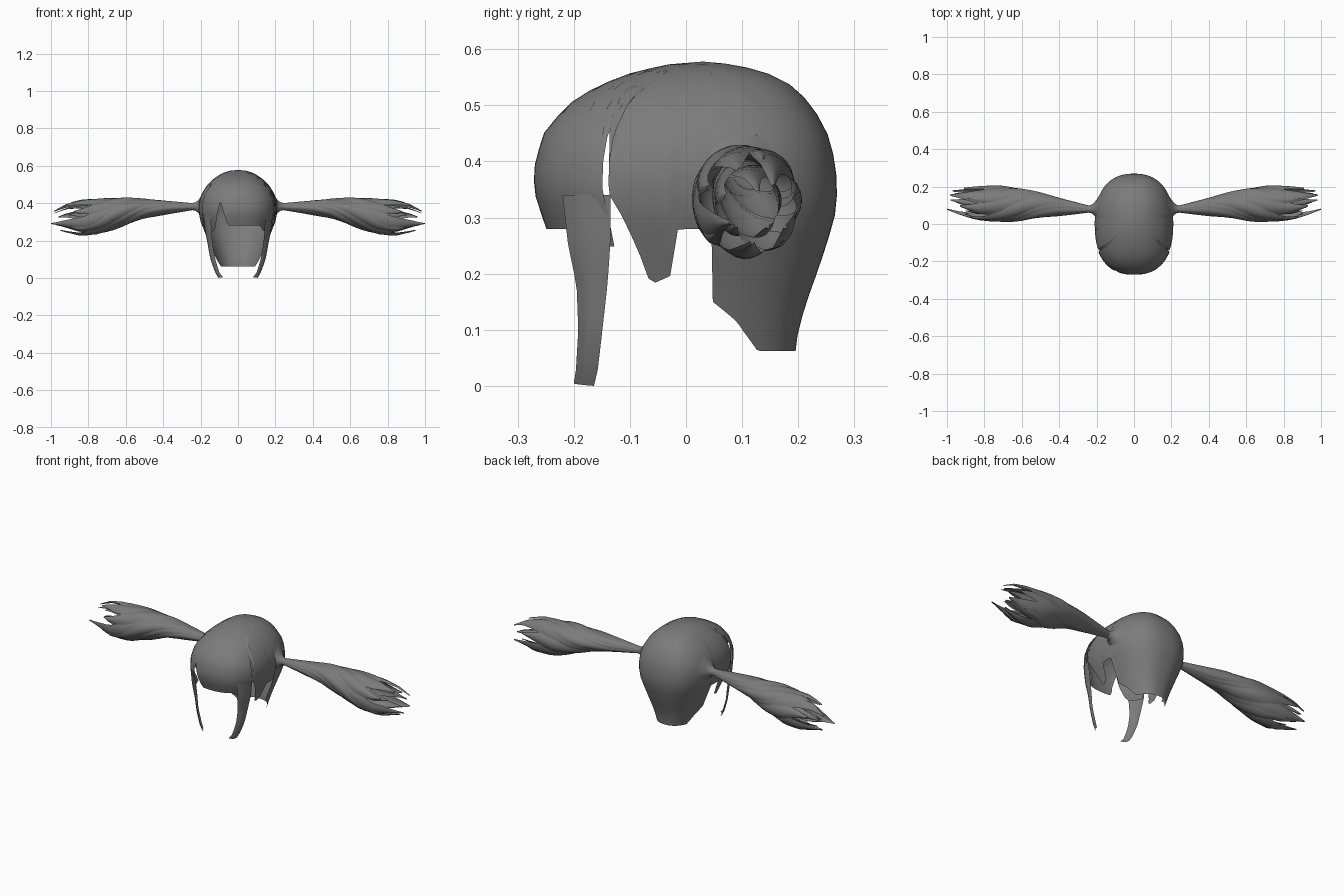
import bpy, bmesh, math
from math import sin, cos, pi, radians

if "Cube" in bpy.data.objects:
    bpy.data.objects.remove(bpy.data.objects["Cube"])

grey = bpy.data.materials.new("hair grey")
grey.diffuse_color = (0.2, 0.2, 0.2, 1)
grey.use_nodes = True
grey.node_tree.nodes["Principled BSDF"].inputs["Base Color"].default_value = grey.diffuse_color


def lerp_table(table, t):
    """Linear lookup: first column is the key, the rest are the values."""
    if t <= table[0][0]:
        return table[0][1:]
    for a, b in zip(table, table[1:]):
        if t <= b[0]:
            k = (t - a[0]) / (b[0] - a[0])
            return tuple(p + (q - p) * k for p, q in zip(a[1:], b[1:]))
    return table[-1][1:]


def build(name, grids, mirror=False):
    """Make one object from grids of points (columns of rows)."""
    bm = bmesh.new()
    for grid in grids:
        vs = [[bm.verts.new(p) for p in col] for col in grid]
        for a, b in zip(vs, vs[1:]):
            for j in range(len(a) - 1):
                bm.faces.new((a[j], a[j + 1], b[j + 1], b[j]))
        # weld each grid on its own so that overlapping strands stay separate
        bmesh.ops.remove_doubles(bm, verts=[v for c in vs for v in c], dist=1e-5)
    me = bpy.data.meshes.new(name)
    bm.to_mesh(me)
    bm.free()
    me.materials.append(grey)
    ob = bpy.data.objects.new(name, me)
    bpy.context.collection.objects.link(ob)
    bpy.ops.object.select_all(action='DESELECT')
    ob.select_set(True)
    bpy.context.view_layer.objects.active = ob
    bpy.ops.object.shade_smooth_by_angle(angle=radians(50))
    if mirror:
        ob.modifiers.new("mirror", 'MIRROR').use_mirror_merge = False
    return ob


# Head form: height, half width, front y, back y
HEAD = [(.578, 0, .03, .03), (.573, .045, -.03, .085), (.56, .085, -.09, .14),
        (.535, .125, -.155, .19), (.5, .163, -.21, .225), (.45, .195, -.25, .252),
        (.4, .21, -.265, .266), (.35, .21, -.268, .27), (.3, .2, -.252, .265),
        (.25, .18, -.235, .25), (.2, .16, -.22, .233), (.15, .142, -.21, .215),
        (.1, .125, -.2, .2), (.06, .11, -.19, .195)]
BY_ROW = [(i, *r) for i, r in enumerate(HEAD)]
ROW_OF = [(-r[0], i) for i, r in enumerate(HEAD)]


def head_sheet(angles, top, bottom, scale=1.0, rows=18):
    """Sheet on the head form between a top and a bottom edge."""
    grid = []
    for a in angles:
        c, s = [math.copysign(abs(v) ** (2 / 2.4), v) for v in (cos(a), sin(a))]
        s0 = lerp_table(ROW_OF, -top(c, s))[0]
        s1 = lerp_table(ROW_OF, -bottom(c, s))[0]
        col = []
        for j in range(rows + 1):
            z, hx, yf, yb = lerp_table(BY_ROW, s0 + (s1 - s0) * j / rows)
            col.append((hx * c * scale,
                        (yf + yb) / 2 + (yb - yf) / 2 * s * scale, z))
        grid.append(col)
    return grid


# Cap: parting edge at the front, side panels, long nape at the back
PARTING = [(-1, .568), (-.85, .56), (-.68, .535), (-.62, .5), (-.55, .45), (-.52, .34)]
CAP_EDGE = PARTING + [(-.5, .33), (-.31, .18), (-.11, .2), (-.085, .28), (.16, .28),
                      (.18, .155), (.45, .113), (.65, .062), (1, .062)]
build("cap", [head_sheet([2 * pi * i / 120 for i in range(121)],
                         lambda c, s: .578,
                         lambda c, s: lerp_table(CAP_EDGE, s)[0])])

# Fringe: lies just over the cap, with one pointed notch
FRINGE_EDGE = [(-1, .247), (-.7, .25), (-.6, .28), (-.44, .41), (-.28, .28),
               (.6, .28), (.75, .25), (1, .247)]
a0 = math.asin(.55 ** 1.2)
build("fringe", [head_sheet([pi + a0 + (pi - 2 * a0) * i / 44 for i in range(45)],
                            lambda c, s: min(.577, lerp_table(PARTING, s)[0] + .008),
                            lambda c, s: lerp_table(FRINGE_EDGE, c)[0], 1.015, 14)])

# Long face locks: height, front edge x y, back edge x y
LOCK = [(0, .08, -.2, .105, -.164), (.03, .1, -.196, .122, -.157),
        (.1, .122, -.192, .148, -.149), (.18, .135, -.195, .162, -.14),
        (.25, .142, -.21, .176, -.135), (.34, .145, -.22, .186, -.135)]
lock = []
for k in range(5):
    u = k / 4
    col = []
    for i in range(13):
        z = .34 * (1 - i / 12)
        xf, yf, xb, yb = lerp_table(LOCK, z)
        bulge = .008 * sin(pi * u)
        col.append((xf + (xb - xf) * u + bulge, yf + (yb - yf) * u - bulge * .5,
                    z + (.004 * (1 - u) if i == 12 else 0)))
    lock.append(col)
build("face_lock", [lock], mirror=True)

# Gathered root where each pigtail leaves the head
ROOT = [(.18, .08), (.197, .055), (.212, .034), (.23, .021), (.25, .019)]
build("pigtail_root", [[[(x, .08 + r * cos(2 * pi * i / 20), .382 + r * sin(2 * pi * i / 20))
                         for x, r in reversed(ROOT)] for i in range(21)]], mirror=True)

# Pigtail form: x, centre y, centre z, radius y, radius z
TAIL = [(.235, .08, .382, .018, .018), (.35, .088, .378, .04, .033),
        (.5, .1, .372, .068, .053), (.62, .105, .352, .09, .078),
        (.74, .108, .33, .1, .1), (.84, .11, .322, .1, .108),
        (.92, .118, .322, .088, .09), (1.0, .13, .31, .07, .055)]


def strand(angle, half, x_end, twist, scale, n=22, m=6):
    """Ribbon spiralling over the pigtail form and tapering to a tip."""
    grid = [[] for _ in range(m + 1)]
    for i in range(n + 1):
        t = i / n
        x = .235 + (x_end - .235) * t
        cy, cz, ry, rz = lerp_table(TAIL, x)
        w = min(1, max(0, (x - .35) / .5))
        mid = angle + twist * w * w * (3 - 2 * w)
        tip = max(0, (t - .68) / .32)
        width = half * (1 - .9 * tip ** 1.5)
        for k in range(m + 1):
            u = 2 * k / m - 1
            r = scale * (.94 + .08 * cos(u * pi / 2)) * (1 - .12 * tip)
            a = mid - u * width
            grid[k].append((x, cy + r * ry * cos(a), cz + r * rz * sin(a)))
    return grid


ENDS = [.93, .88, 1.0, .9, .95, .87, .97, .91, .985, .89]
outer = [strand(radians(36 * i + 10), radians(27 if i % 2 else 34), e,
                radians(100 + 12 * (i % 3)), 1.0 if i % 2 else .95)
         for i, e in enumerate(ENDS)]
inner = [strand(radians(72 * i + 30), radians(40), .9 + .02 * i, radians(130), .62)
         for i in range(5)]
build("pigtail_outer_strands", outer, mirror=True)
build("pigtail_inner_strands", inner, mirror=True)
